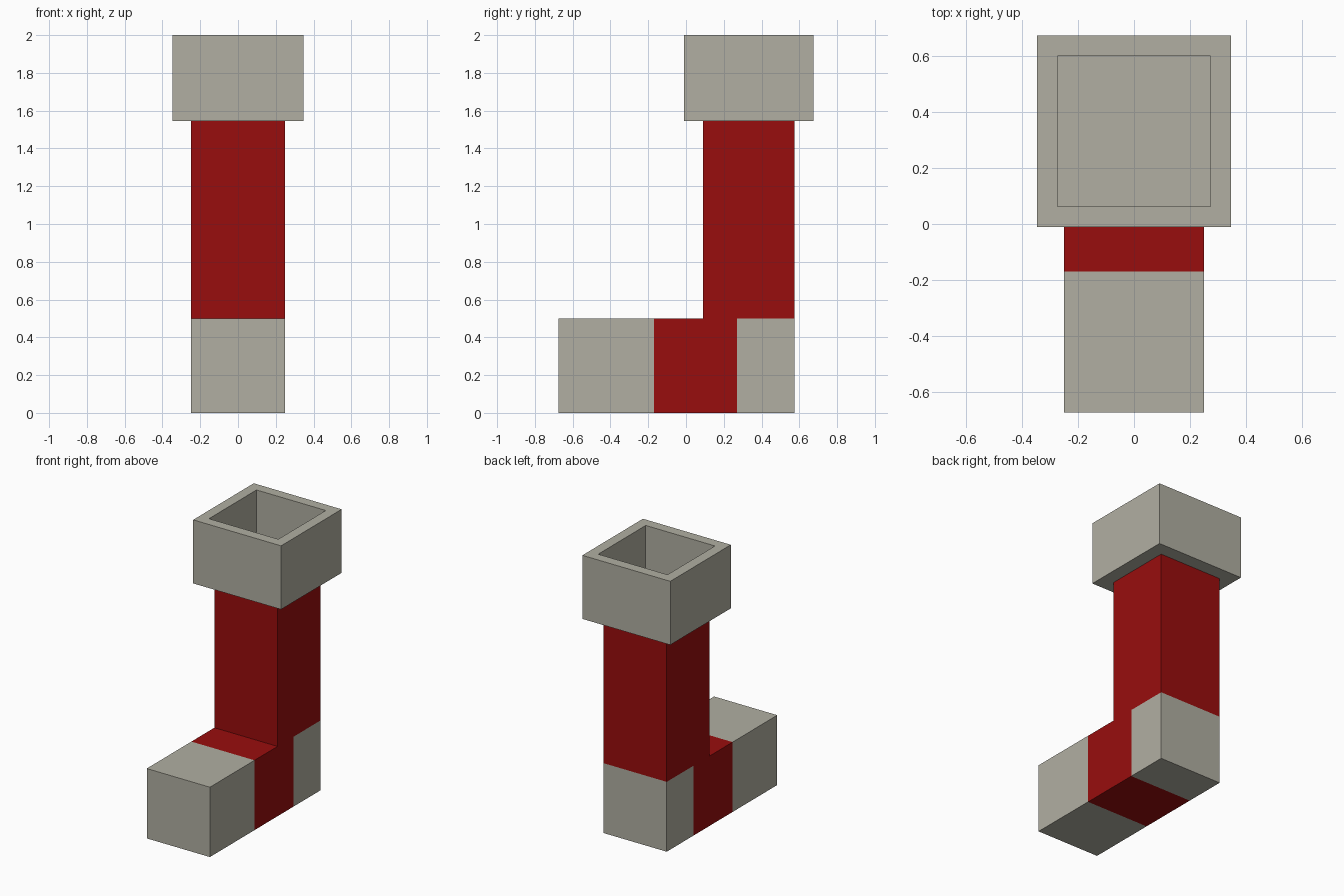
import bpy, bmesh
from mathutils import Vector

cube = bpy.data.objects.get("Cube")
if cube:
    bpy.data.objects.remove(cube, do_unlink=True)


def material(name, rgb):
    mat = bpy.data.materials.new(name)
    mat.use_nodes = True
    color = (*rgb, 1.0)
    mat.diffuse_color = color
    mat.node_tree.nodes["Principled BSDF"].inputs["Base Color"].default_value = color
    return mat


red = material("deep red", (0.318, 0.004, 0.004))
wool = material("warm grey", (0.44, 0.429, 0.361))


def finish(bm, name, mats):
    bmesh.ops.recalc_face_normals(bm, faces=bm.faces)
    mesh = bpy.data.meshes.new(name)
    bm.to_mesh(mesh)
    bm.free()
    for mat in mats:
        mesh.materials.append(mat)
    obj = bpy.data.objects.new(name, mesh)
    bpy.context.collection.objects.link(obj)
    return obj


# Stocking body: side panels extruded across the width
half_width = 0.25
toe_seam, heel_seam, ankle = -0.17, 0.27, 0.5
foot_ys = [-0.675, toe_seam, 0.09, heel_seam, 0.575]
bm = bmesh.new()


def panel(y0, y1, z0, z1):
    corners = [(y0, z0), (y1, z0), (y1, z1), (y0, z1)]
    bm.faces.new([bm.verts.new((-half_width, y, z)) for y, z in corners])


for i, (y0, y1) in enumerate(zip(foot_ys, foot_ys[1:])):
    panel(y0, y1, 0, ankle)
    if i >= 2:
        panel(y0, y1, ankle, 1.55)
bmesh.ops.remove_doubles(bm, verts=bm.verts, dist=0.001)
side = bm.faces[:]
ext = bmesh.ops.extrude_face_region(bm, geom=side, use_keep_orig=True)
far_side = [v for v in ext["geom"] if isinstance(v, bmesh.types.BMVert)]
bmesh.ops.translate(bm, verts=far_side, vec=(2 * half_width, 0, 0))

# Grey toe and heel, red elsewhere
for face in bm.faces:
    c = face.calc_center_median()
    is_toe = c.y < toe_seam
    is_heel = c.y > heel_seam and c.z < ankle
    face.material_index = int(is_toe or is_heel)
finish(bm, "stocking_body", [red, wool])

# Cuff: a box with a square pocket sunk into its top
low, high = Vector((-0.348, -0.01, 1.545)), Vector((0.348, 0.675, 2.0))
bm = bmesh.new()
bmesh.ops.create_cube(bm, size=1)
bmesh.ops.scale(bm, verts=bm.verts, vec=high - low)
bmesh.ops.translate(bm, verts=bm.verts, vec=(low + high) / 2)
top = max(bm.faces, key=lambda f: f.calc_center_median().z)
bmesh.ops.inset_region(bm, faces=[top], thickness=0.104)
pocket = bmesh.ops.extrude_discrete_faces(bm, faces=[top])["faces"][0]
bmesh.ops.translate(bm, verts=pocket.verts, vec=(0, 0, -0.44))
finish(bm, "cuff", [wool])
